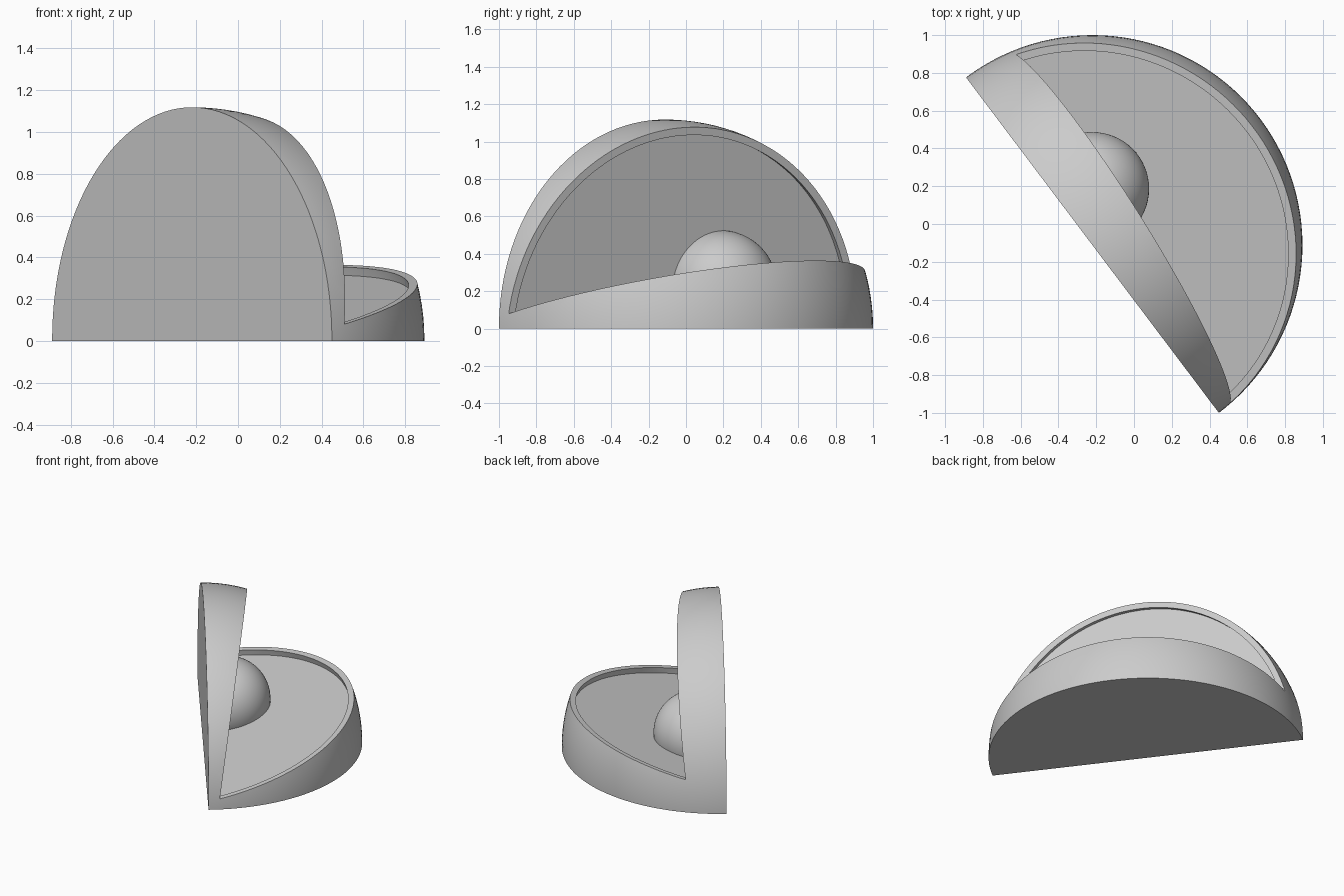
import bpy
import bmesh
from mathutils import Vector

old = bpy.data.objects.get("Cube")
if old:
    bpy.data.objects.remove(old, do_unlink=True)

# Main dimensions
RADIUS = 1.112
RIM = 0.042
CENTRE = Vector((-0.22, -0.112, 0.006))
UP = Vector((0, 0, 1))
BACKING = Vector((0.7986, 0.602, 0))           # normal of the flat vertical side
CORNER = Vector((0.51, -0.95, 0.08))           # lower tip of the opened wedge
FLOOR = Vector((-0.149, -0.1775, 1)).normalized()
WALL = Vector((0.841, 0.527, -0.123)).normalized()

grey = bpy.data.materials.new("plain grey")
grey.use_nodes = True
grey.diffuse_color = (0.6, 0.6, 0.6, 1)
grey.node_tree.nodes["Principled BSDF"].inputs["Base Color"].default_value = (0.6, 0.6, 0.6, 1)


def sliced_ball(name, centre, radius, planes, segments=128):
    """Ball keeping only the side each plane normal points to, with capped cuts."""
    bm = bmesh.new()
    bmesh.ops.create_uvsphere(bm, u_segments=segments, v_segments=segments // 2, radius=radius)
    bmesh.ops.translate(bm, verts=bm.verts, vec=centre)
    for point, normal in planes:
        cut = bmesh.ops.bisect_plane(
            bm, geom=bm.verts[:] + bm.edges[:] + bm.faces[:], dist=1e-5,
            plane_co=point, plane_no=normal, clear_inner=True)
        edges = [e for e in cut["geom_cut"] if isinstance(e, bmesh.types.BMEdge)]
        bmesh.ops.edgeloop_fill(bm, edges=edges)
    bmesh.ops.recalc_face_normals(bm, faces=bm.faces)
    mesh = bpy.data.meshes.new(name)
    bm.to_mesh(mesh)
    bm.free()
    mesh.materials.append(grey)
    obj = bpy.data.objects.new(name, mesh)
    bpy.context.collection.objects.link(obj)
    return obj


def activate(obj):
    bpy.ops.object.select_all(action="DESELECT")
    obj.select_set(True)
    bpy.context.view_layer.objects.active = obj


def carve(body, cutter):
    cutter.hide_render = True
    mod = body.modifiers.new("carve", "BOOLEAN")
    mod.operation = "DIFFERENCE"
    mod.solver = "EXACT"
    mod.object = cutter
    activate(body)
    bpy.ops.object.modifier_apply(modifier=mod.name)
    bpy.data.objects.remove(cutter, do_unlink=True)


# Quarter ball body, flat on the ground and along one vertical side
shell = sliced_ball("quarter_shell", CENTRE, RADIUS, [(Vector(), UP), (CENTRE, BACKING)])

# Open wedge between the sloping floor and the overhanging wall
carve(shell, sliced_ball("wedge_cutter", CENTRE, RADIUS * 1.4,
                         [(CORNER, FLOOR), (CORNER, WALL)]))

# Recess inside the wedge, leaving a narrow rim
carve(shell, sliced_ball("recess_cutter", CENTRE, RADIUS - RIM,
                         [(CORNER - FLOOR * RIM, FLOOR), (CORNER - WALL * RIM, WALL)]))

# Small ball set into the corner of the recess, trimmed inside the body
inset = 0.01
core = sliced_ball("core_ball", Vector((-0.22, 0.187, 0.225)), 0.3,
                   [(UP * inset, UP), (CENTRE + BACKING * inset, BACKING)], 64)

for part in (shell, core):
    activate(part)
    bpy.ops.object.shade_smooth_by_angle()
